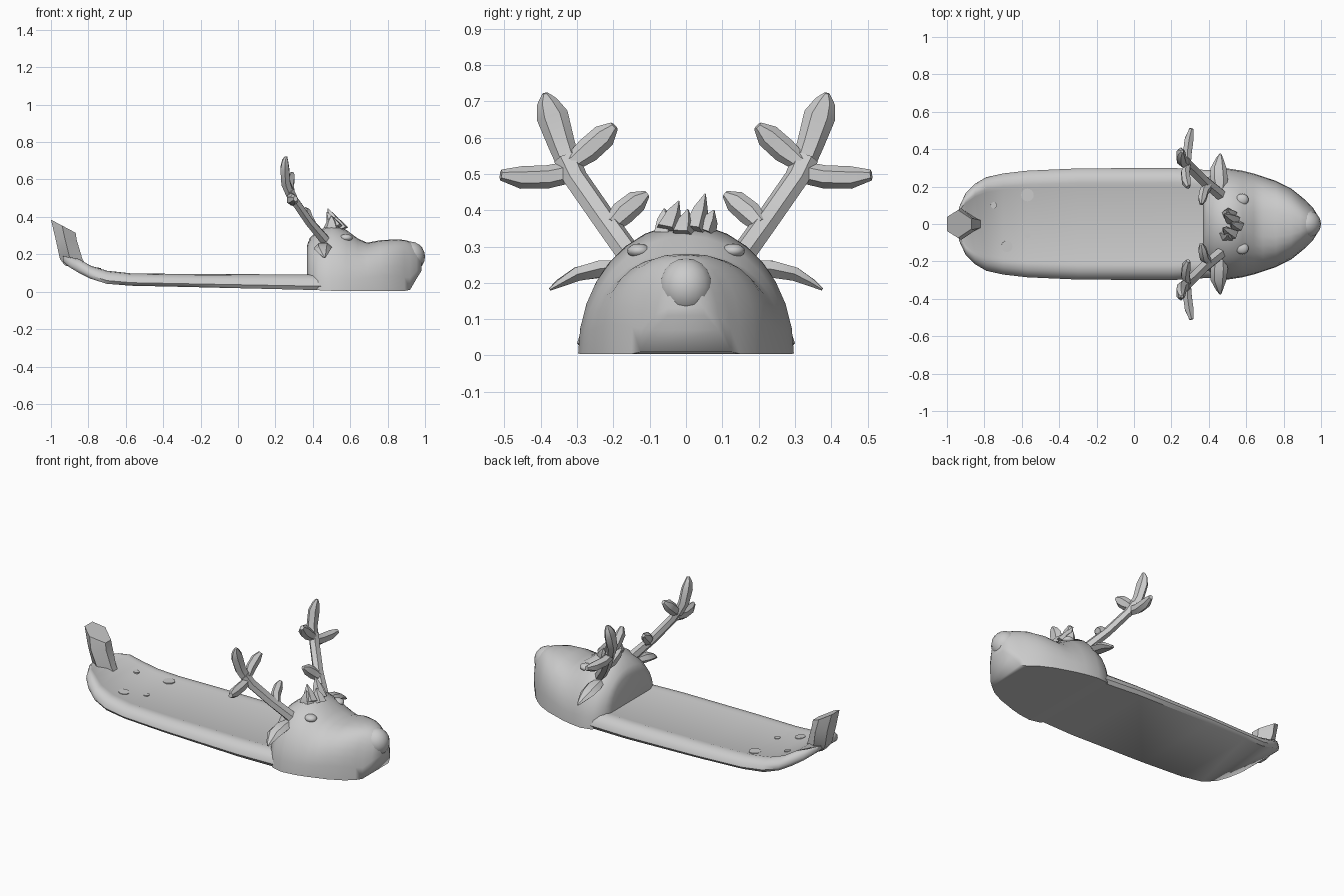
import bpy, bmesh
from math import sin, cos, pi, copysign
from mathutils import Vector

if "Cube" in bpy.data.objects:
    bpy.data.objects.remove(bpy.data.objects["Cube"])


def make(name, bm, angle=50):
    bmesh.ops.recalc_face_normals(bm, faces=bm.faces)
    me = bpy.data.meshes.new(name)
    bm.to_mesh(me)
    bm.free()
    ob = bpy.data.objects.new(name, me)
    bpy.context.collection.objects.link(ob)
    bpy.ops.object.select_all(action='DESELECT')
    ob.select_set(True)
    bpy.context.view_layer.objects.active = ob
    bpy.ops.object.shade_smooth_by_angle(angle=angle * pi / 180)
    return ob


def loft(name, rings, angle=50):
    bm = bmesh.new()
    loops = [[bm.verts.new(p) for p in r] for r in rings]
    for a, b in zip(loops, loops[1:]):
        for i in range(len(a)):
            j = (i + 1) % len(a)
            bm.faces.new((a[i], a[j], b[j], b[i]))
    bm.faces.new(loops[0])
    bm.faces.new(loops[-1])
    return make(name, bm, angle)


def blade(name, stations, normal=(1, 0, 0), sides=6, angle=35):
    """stations: (point, half width, half thickness along the normal)"""
    pts = [Vector(s[0]) for s in stations]
    rings = []
    for i, (p, w, t) in enumerate(stations):
        d = (pts[min(i + 1, len(pts) - 1)] - pts[max(i - 1, 0)]).normalized()
        n = Vector(normal)
        n = (n - d * n.dot(d)).normalized()
        s = d.cross(n)
        rings.append([pts[i] + s * w * cos(2 * pi * k / sides) + n * t * sin(2 * pi * k / sides)
                      for k in range(sides)])
    return loft(name, rings, angle)


# board: x, half width, bottom z, top z
rings = []
for x, w, zb, zt in [(-.935, .09, .16, .19), (-.90, .165, .13, .185), (-.85, .215, .10, .175),
                     (-.79, .25, .07, .14), (-.70, .27, .042, .112), (-.57, .285, .032, .098),
                     (-.30, .297, .026, .095), (.20, .30, .014, .093), (.45, .285, .008, .093)]:
    h = zt - zb
    half = [(w * .95, zb), (w, zb + h * .25), (w * .97, zb + h * .6), (w * .86, zb + h * .92),
            (w * .74, zt), (w * .68, zt - .005)]
    rings.append([(x, y, z) for y, z in half] + [(x, -y, z) for y, z in reversed(half)])
loft("board", rings)

# head: x, half width, bottom z, top z, squareness exponent
rings = []
for x, w, zb, zt, p in [(.37, .19, .03, .25, .8), (.385, .24, .02, .29, .9), (.43, .285, .008, .325, 1),
                        (.50, .297, .005, .362, 1), (.58, .285, .004, .33, 1), (.64, .27, .004, .285, .9),
                        (.69, .253, .004, .262, .8), (.76, .23, .004, .275, .75), (.84, .19, .004, .28, .75),
                        (.89, .15, .004, .277, .8), (.92, .125, .01, .268, .85), (.955, .09, .07, .245, .9),
                        (.98, .05, .11, .215, 1)]:
    ring = []
    for k in range(17):
        a = pi * k / 16
        ring.append((x, w * copysign(abs(cos(a)) ** p, cos(a)), zb + (zt - zb) * abs(sin(a)) ** p))
    rings.append(ring)
loft("head", rings, 60)


def ball(name, loc, scale):
    bm = bmesh.new()
    bmesh.ops.create_uvsphere(bm, u_segments=16, v_segments=10, radius=1)
    for v in bm.verts:
        v.co = Vector(loc) + Vector((v.co.x * scale[0], v.co.y * scale[1], v.co.z * scale[2]))
    return make(name, bm, 60)


ball("nose", (.922, 0, .188), (.078, .076, .08))

for s, side in ((1, "left"), (-1, "right")):
    def m(stations):
        return [((p[0], p[1] * s, p[2]), w, t) for p, w, t in stations]
    # antler beam and tines
    blade("antler_beam_" + side, m([((.47, .15, .27), .035, .03), ((.38, .225, .375), .034, .026),
                                    ((.30, .305, .49), .034, .025), ((.275, .33, .545), .036, .025)]),
          (.8, 0, .5))
    blade("antler_top_tine_" + side, m([((.28, .32, .52), .032, .025), ((.256, .342, .58), .037, .028),
                                        ((.25, .368, .66), .044, .027), ((.252, .383, .70), .028, .018),
                                        ((.257, .388, .722), .008, .008)]))
    blade("antler_inner_tine_" + side, m([((.285, .315, .53), .025, .02), ((.275, .27, .565), .035, .026),
                                          ((.28, .225, .605), .034, .026), ((.29, .197, .632), .013, .012)]))
    blade("antler_outer_tine_" + side, m([((.285, .32, .505), .03, .022), ((.285, .38, .492), .032, .027),
                                          ((.295, .455, .49), .031, .027), ((.308, .51, .497), .015, .013)]))
    blade("antler_low_tine_" + side, m([((.40, .205, .36), .025, .02), ((.375, .175, .392), .034, .026),
                                        ((.365, .135, .425), .031, .024), ((.36, .107, .445), .01, .01)]))
    # ear and eyelid
    blade("ear_" + side, m([((.46, .17, .245), .03, .02), ((.455, .235, .238), .047, .027),
                            ((.452, .30, .224), .042, .022), ((.458, .35, .198), .02, .012),
                            ((.462, .375, .182), .005, .004)]), (0, .3, 1))
    ball("eye_" + side, (.578, .13 * s, .288), (.035, .032, .02))

# hair tuft: base and tip of each spike
for i, (base, tip) in enumerate([((.52, -.055, .34), (.475, -.02, .425)), ((.50, -.06, .34), (.50, -.06, .405)),
                                 ((.53, .02, .34), (.48, .053, .445)), ((.51, .05, .34), (.50, .077, .40)),
                                 ((.55, -.01, .33), (.52, .005, .402))]):
    b, t = Vector(base), Vector(tip)
    blade("hair_%d" % i, [(b, .034, .045), (b.lerp(t, .55), .024, .026), (t, .002, .002)], (1, 0, 0), 5)

# tail: back x, back z, front x, front z, half width
rings = []
for xa, za, xb, zb, w in [(-.925, .14, -.80, .11, .045), (-.952, .175, -.832, .175, .065),
                          (-.975, .28, -.862, .275, .085), (-1.0, .385, -.868, .315, .075)]:
    a, b = Vector((xa, 0, za)), Vector((xb, 0, zb))
    Y = Vector((0, w, 0))
    rings.append([a + Y * .5, a.lerp(b, .45) + Y, b + Y * .35,
                  b - Y * .35, a.lerp(b, .45) - Y, a - Y * .5])
loft("tail", rings, 35)

# round spots on the rear of the deck
for i, (x, y, z, r) in enumerate([(-.75, .10, .125, .017), (-.57, .155, .094, .034),
                                  (-.68, -.12, .105, .03), (-.57, -.06, .094, .017)]):
    bpy.ops.mesh.primitive_cylinder_add(vertices=16, radius=r, depth=.008, location=(x, y, z),
                                        rotation=(0, .12 if x < -.6 else 0, 0))
    bpy.context.object.name = "deck_spot_%d" % i
